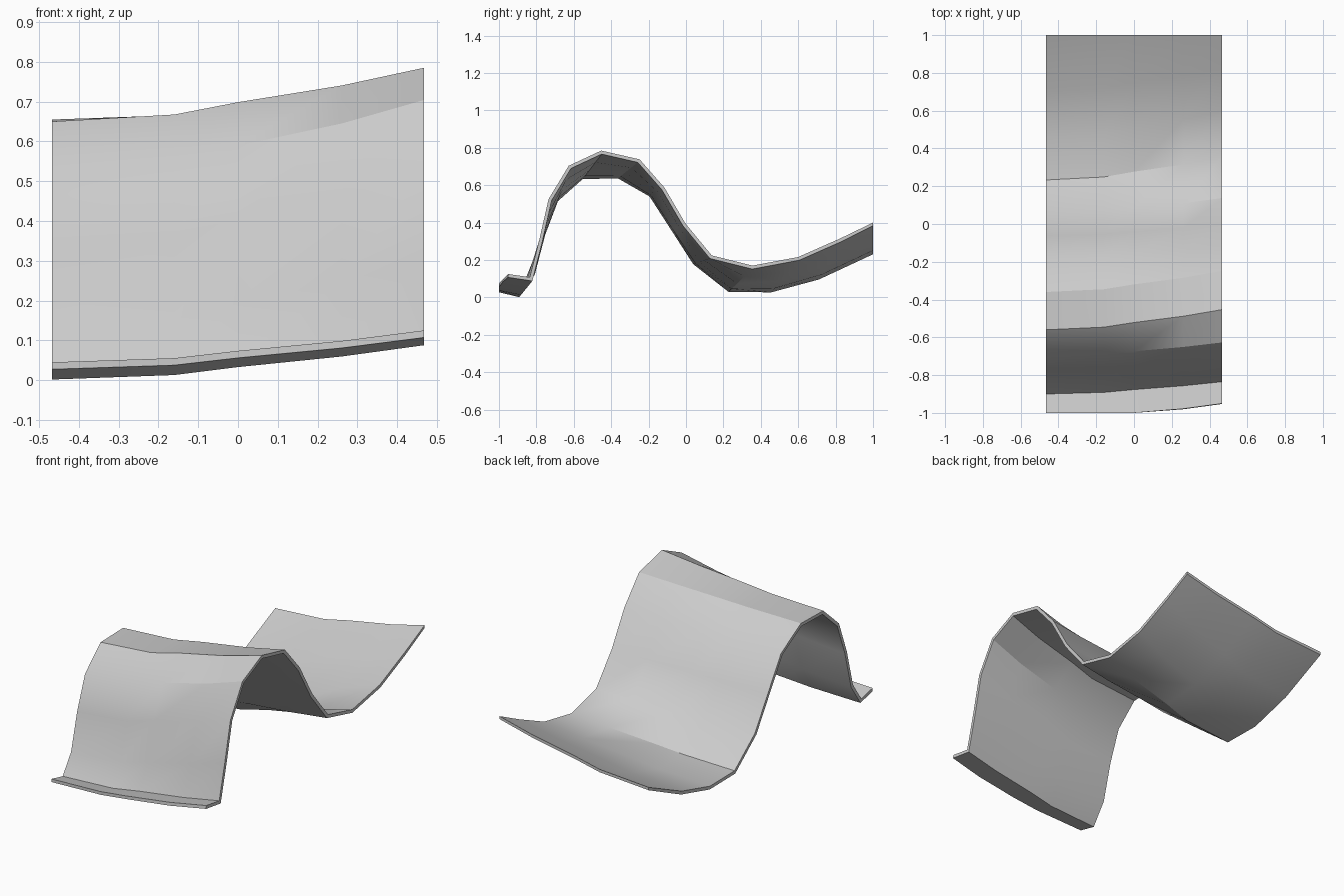
import bpy, bmesh, math
from mathutils import Vector

cube = bpy.data.objects.get("Cube")
if cube:
    bpy.data.objects.remove(cube)

THICK = 0.018

# Upper-surface wave (y, z) at the left (+x) and right (-x) ends
LEFT = [(-.95, .125), (-.835, .108), (-.785, .305), (-.735, .525), (-.627, .704),
        (-.453, .785), (-.248, .738), (-.115, .587), (-.003, .395), (.138, .224),
        (.355, .17), (.6, .216), (.824, .315), (1, .4)]
RIGHT = [(-1.035, .045), (-.9, .022), (-.825, .13), (-.77, .34), (-.7, .525),
         (-.56, .65), (-.36, .655), (-.182, .553), (-.062, .367), (.052, .19),
         (.233, .048), (.453, .045), (.705, .113), (1, .247)]

# Stations across the width: x and how far the wave has moved towards the left end
STATIONS = [(-.467, 0), (-.16, .13), (0, .36), (.26, .67), (.467, 1)]


def offset_below(line):
    """Parallel line below, mitred at each corner."""
    normals = []
    for a, b in zip(line, line[1:]):
        d = (b - a).normalized()
        normals.append(Vector((d.y, -d.x)))
    result = []
    for i, p in enumerate(line):
        n, m = normals[max(i - 1, 0)], normals[min(i, len(normals) - 1)]
        result.append(p + (n + m) / (1 + n.dot(m)) * THICK)
    return result


# Closed cross-section at every station, skinned together
bm = bmesh.new()
rings = []
for x, t in STATIONS:
    top = [Vector(r).lerp(Vector(l), t) for r, l in zip(RIGHT, LEFT)]
    top[0].x = max(top[0].x, -1)
    section = top + offset_below(top)[::-1]
    rings.append([bm.verts.new((x, max(-1, min(1, p.x)), p.y)) for p in section])

count = len(rings[0])
for a, b in zip(rings, rings[1:]):
    for i in range(count):
        j = (i + 1) % count
        bm.faces.new((a[i], b[i], b[j], a[j]))

# Side edges
for ring in (rings[0], rings[-1]):
    for i in range(count // 2 - 1):
        bm.faces.new((ring[i], ring[i + 1], ring[-2 - i], ring[-1 - i]))
bmesh.ops.recalc_face_normals(bm, faces=bm.faces)

mesh = bpy.data.meshes.new("wave_sheet")
bm.to_mesh(mesh)
bm.free()
sheet = bpy.data.objects.new("wave_sheet", mesh)
bpy.context.collection.objects.link(sheet)

# Plain grey
grey = bpy.data.materials.new("light_grey")
grey.use_nodes = True
color = (.6, .6, .6, 1)
grey.diffuse_color = color
grey.node_tree.nodes["Principled BSDF"].inputs["Base Color"].default_value = color
mesh.materials.append(grey)

# Soft bends, crisp creases
bpy.ops.object.select_all(action='DESELECT')
sheet.select_set(True)
bpy.context.view_layer.objects.active = sheet
bpy.ops.object.shade_smooth_by_angle(angle=math.radians(30))
